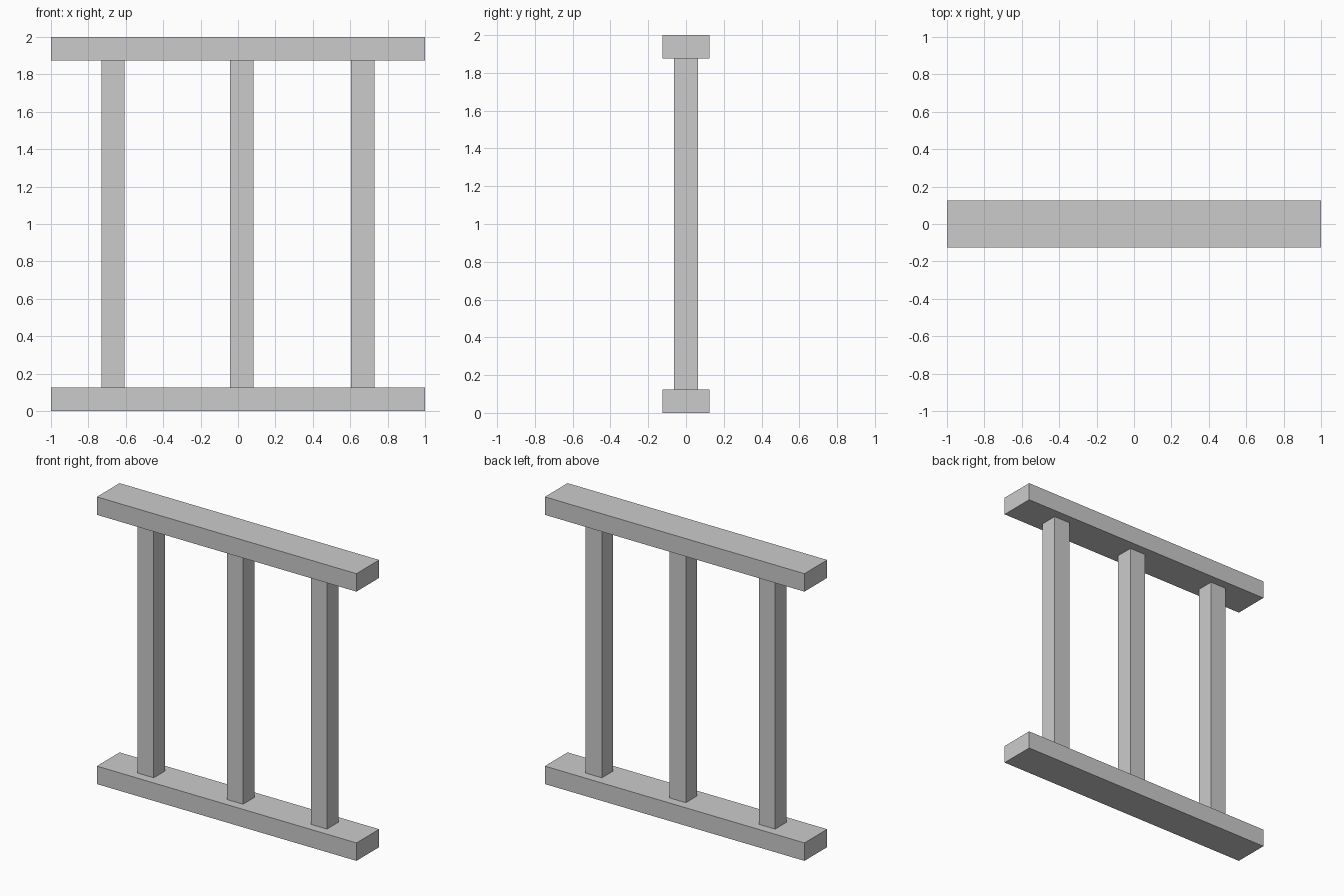
import bpy

if "Cube" in bpy.data.objects:
    bpy.data.objects.remove(bpy.data.objects["Cube"])

RAIL = 0.125   # rail height and post thickness


def box(name, size, centre):
    bpy.ops.mesh.primitive_cube_add(size=1, location=centre)
    obj = bpy.context.object
    obj.name = name
    obj.scale = size
    bpy.ops.object.transform_apply(location=False, rotation=False, scale=True)
    return obj


# Horizontal rails
for name, z in (("bottom_rail", RAIL / 2), ("top_rail", 2 - RAIL / 2)):
    box(name, (2, 0.25, RAIL), (0, 0, z))

# Upright posts, the middle one slightly off centre
for name, x in (("left_post", -0.668), ("middle_post", 0.02), ("right_post", 0.667)):
    box(name, (RAIL, RAIL, 2 - 2 * RAIL), (x, 0, 1))
